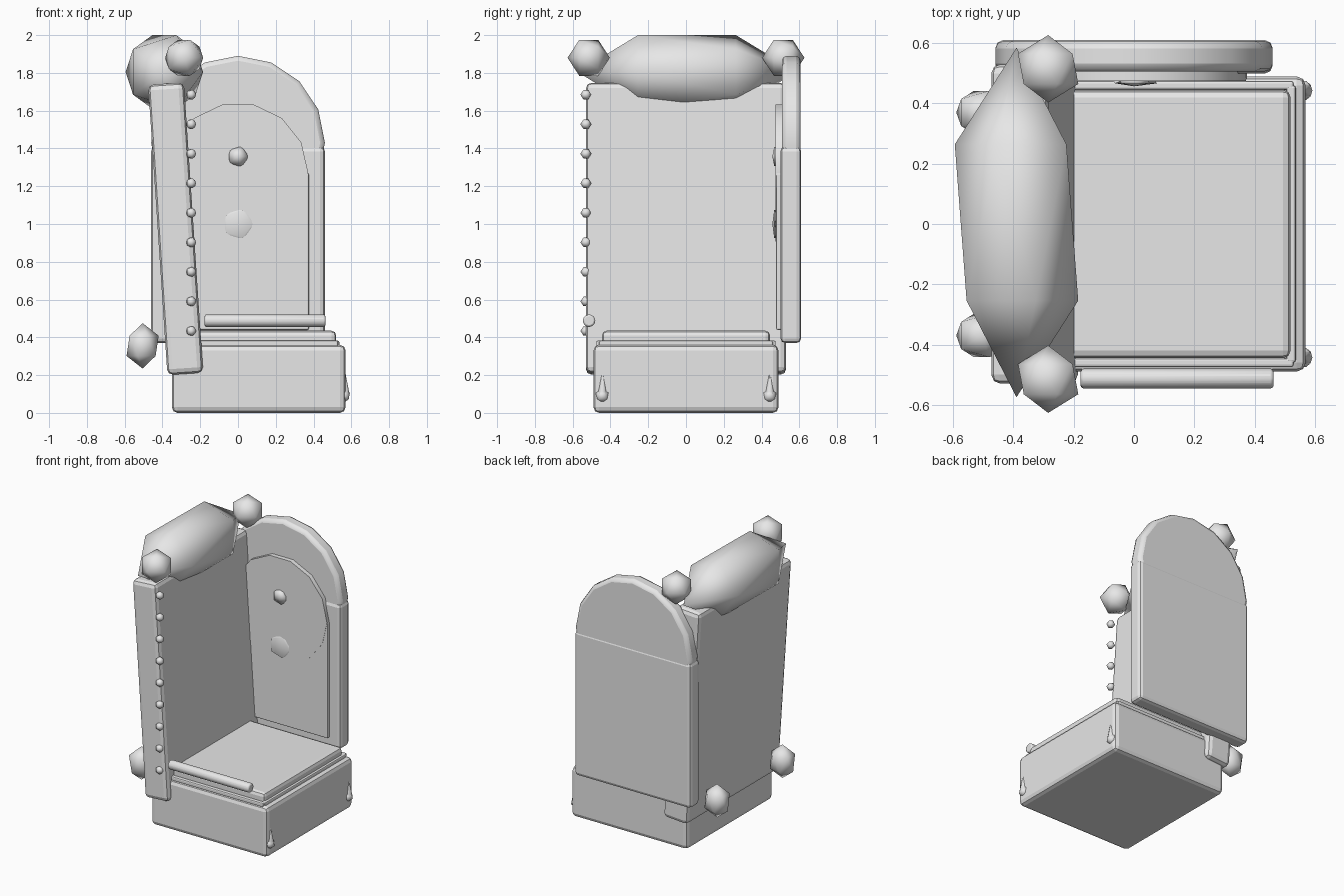
import bpy
import math
from math import radians

if "Cube" in bpy.data.objects:
    bpy.data.objects.remove(bpy.data.objects["Cube"])

grey = bpy.data.materials.new("plain_grey")
grey.diffuse_color = (0.8, 0.8, 0.8, 1)
grey.use_nodes = True
grey.node_tree.nodes["Principled BSDF"].inputs["Base Color"].default_value = grey.diffuse_color


def finish(name, bevel=0.0, smooth=None):
    ob = bpy.context.object
    ob.name = name
    ob.data.materials.append(grey)
    bpy.ops.object.transform_apply(location=False, rotation=False, scale=True)
    if smooth is not None:
        bpy.ops.object.shade_smooth_by_angle(angle=radians(smooth))
    if bevel:
        m = ob.modifiers.new("rounded_edges", "BEVEL")
        m.width = bevel
        m.segments = 2
        m.limit_method = "ANGLE"
        m.angle_limit = radians(40)
    return ob


def box(name, lo, hi, bevel=0.0, tilt=0.0):
    mid = [(a + b) / 2 for a, b in zip(lo, hi)]
    bpy.ops.mesh.primitive_cube_add(size=1, location=mid, rotation=(0, tilt, 0))
    bpy.context.object.scale = [b - a for a, b in zip(lo, hi)]
    return finish(name, bevel)


def knob(name, loc, scale, rot=(0, 0, 0)):
    # twenty-sided ball, smooth shaded; scale is along its own axes
    bpy.ops.mesh.primitive_ico_sphere_add(subdivisions=1, radius=1, location=loc, rotation=rot)
    bpy.context.object.scale = scale
    return finish(name, smooth=80)


def disc(name, loc, r, depth, sides, rot, bevel=0.0):
    bpy.ops.mesh.primitive_cylinder_add(vertices=sides, radius=r, depth=depth,
                                        location=loc, rotation=rot)
    return finish(name, bevel, 30)


FACE_Y = (radians(90), 0, 0)

# seat base, cushion and piping
box("seat_base", (-0.35, -0.49, 0.0), (0.57, 0.49, 0.36), 0.03)
box("seat_cushion", (-0.28, -0.445, 0.34), (0.52, 0.445, 0.435), 0.025)
box("front_piping", (0.505, -0.46, 0.352), (0.537, 0.46, 0.382), 0.008)
for s in (-1, 1):
    box("side_piping", (-0.25, s * 0.46 - 0.015, 0.352), (0.53, s * 0.46 + 0.015, 0.382), 0.008)

# leaning backrest
box("backrest", (-0.425, -0.53, 0.205), (-0.235, 0.53, 1.745), 0.03, radians(-3.8))

# padded head roll along the top of the back
knob("head_roll", (-0.39, 0.005, 1.805), (0.229, 0.58, 0.229)[0:1] + (0.229, 0.58), FACE_Y)

# corner finials on the back and bulbs behind it
for s in (-1, 1):
    knob("finial", (-0.285, s * 0.515, 1.88), (0.112, 0.112, 0.112), FACE_Y)
    knob("rear_bulb", (-0.505, s * 0.37, 0.355), (0.095, 0.085, 0.12))

# row of studs down the near edge of the back
for i in range(9):
    knob("stud", (-0.248, -0.53, 0.434 + i * 0.1563), (0.029, 0.029, 0.029), FACE_Y)

# arched side wing
box("wing_panel", (-0.46, 0.5, 0.37), (0.46, 0.61, 1.41), 0.025)
disc("wing_arch", (0, 0.557, 1.43), 0.46, 0.1, 16, (radians(90), radians(0), 0), 0.025)

# inner panel of the wing with its rounded top
box("inner_panel", (-0.375, 0.477, 0.44), (0.375, 0.52, 1.27), 0.008)
disc("inner_arch", (0, 0.4975, 1.27), 0.372, 0.045, 14, (radians(90), radians(180 / 14), 0))

# buttons on the inner panel
knob("upper_button", (0, 0.475, 1.357), (0.058, 0.058, 0.018), FACE_Y)
knob("lower_button", (0, 0.475, 1.0), (0.086, 0.086, 0.018), FACE_Y)

# rail floating along the open side
disc("rail", (0.143, -0.513, 0.488), 0.035, 0.64, 8, (radians(90), 0, radians(90)), 0.01)
bpy.context.object.rotation_euler = (0, radians(90), 0)

# small drops on the front corners of the base
for s in (-1, 1):
    knob("drop_ball", (0.56, s * 0.443, 0.09), (0.036, 0.038, 0.038))
    bpy.ops.mesh.primitive_cone_add(vertices=8, radius1=0.025, radius2=0.004, depth=0.11,
                                    location=(0.565, s * 0.443, 0.155))
    finish("drop_stem", smooth=60)
